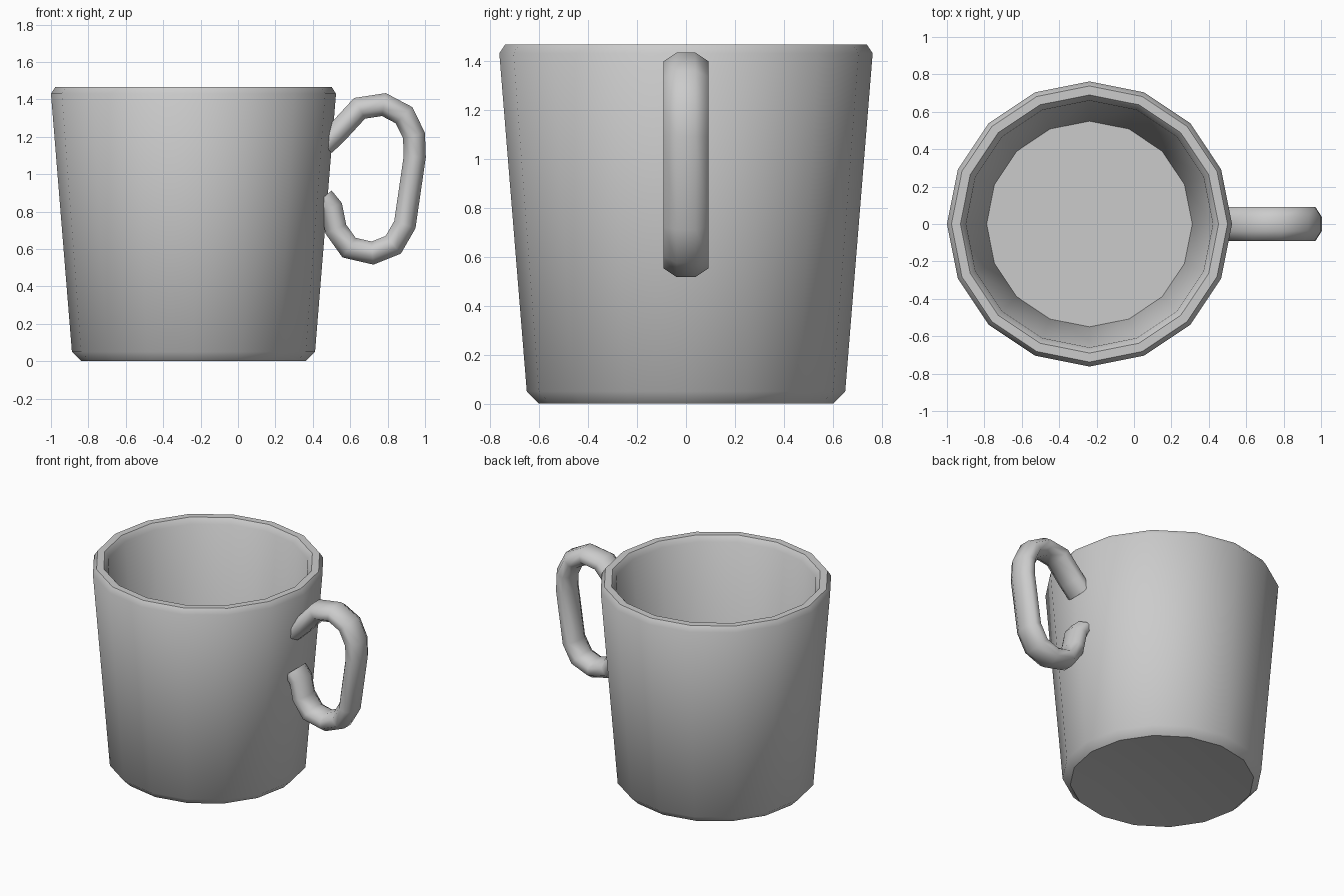
import bpy
import bmesh
from math import cos, sin, pi, radians
from mathutils import Vector

if "Cube" in bpy.data.objects:
    bpy.data.objects.remove(bpy.data.objects["Cube"])


def loft(name, rings, angle):
    """Skin a list of equal-sized point rings and cap both ends."""
    bm = bmesh.new()
    loops = [[bm.verts.new(p) for p in ring] for ring in rings]
    n = len(loops[0])
    for a, b in zip(loops, loops[1:]):
        for i in range(n):
            j = (i + 1) % n
            bm.faces.new((a[i], a[j], b[j], b[i]))
    bm.faces.new(loops[0][::-1])
    bm.faces.new(loops[-1])
    bmesh.ops.recalc_face_normals(bm, faces=bm.faces)
    mesh = bpy.data.meshes.new(name)
    bm.to_mesh(mesh)
    bm.free()
    obj = bpy.data.objects.new(name, mesh)
    bpy.context.collection.objects.link(obj)
    bpy.ops.object.select_all(action='DESELECT')
    obj.select_set(True)
    bpy.context.view_layer.objects.active = obj
    bpy.ops.object.shade_smooth_by_angle(angle=radians(angle))
    return obj


# Cup: 16-sided lathe, dished base, outer wall, bevelled rim, inner wall and floor
CUP_X, SIDES = -0.238, 16
profile = [(0.10, 0.03), (0.40, 0.02), (0.60, 0), (0.65, 0.05), (0.762, 1.43),
           (0.738, 1.467), (0.69, 1.467), (0.66, 1.43), (0.55, 0.05)]
loft("cup", [[(CUP_X + r * cos(2 * pi * i / SIDES), r * sin(2 * pi * i / SIDES), z)
              for i in range(SIDES)] for r, z in profile], 42)

# Handle: flattened octagon swept along an open loop, ends buried in the wall
path = [(0.46, 1.155), (0.53, 1.222), (0.65, 1.352), (0.78, 1.372), (0.888, 1.315),
        (0.941, 1.206), (0.945, 1.093), (0.892, 0.73), (0.83, 0.622),
        (0.719, 0.578), (0.594, 0.607), (0.523, 0.706), (0.50, 0.82), (0.455, 0.875)]
path = [Vector((x, 0, z)) for x, z in path]
HALF_Y, HALF_T = 0.092, 0.059
rings = []
for k, p in enumerate(path):
    before = (p - path[max(k - 1, 0)]).normalized()
    after = (path[min(k + 1, len(path) - 1)] - p).normalized()
    tangent = (before + after).normalized()
    side = Vector((-tangent.z, 0, tangent.x))
    # widen at bends so the tube keeps its thickness
    miter = 1 / max(tangent.dot(after if after.length else before), 0.7)
    ring = []
    for i in range(8):
        a = 2 * pi * (i + 0.5) / 8
        s = 1 / cos(pi / 8)
        ring.append(p + side * (HALF_T * s * miter * cos(a))
                    + Vector((0, HALF_Y * s * sin(a), 0)))
    rings.append(ring)
loft("handle", rings, 60)
